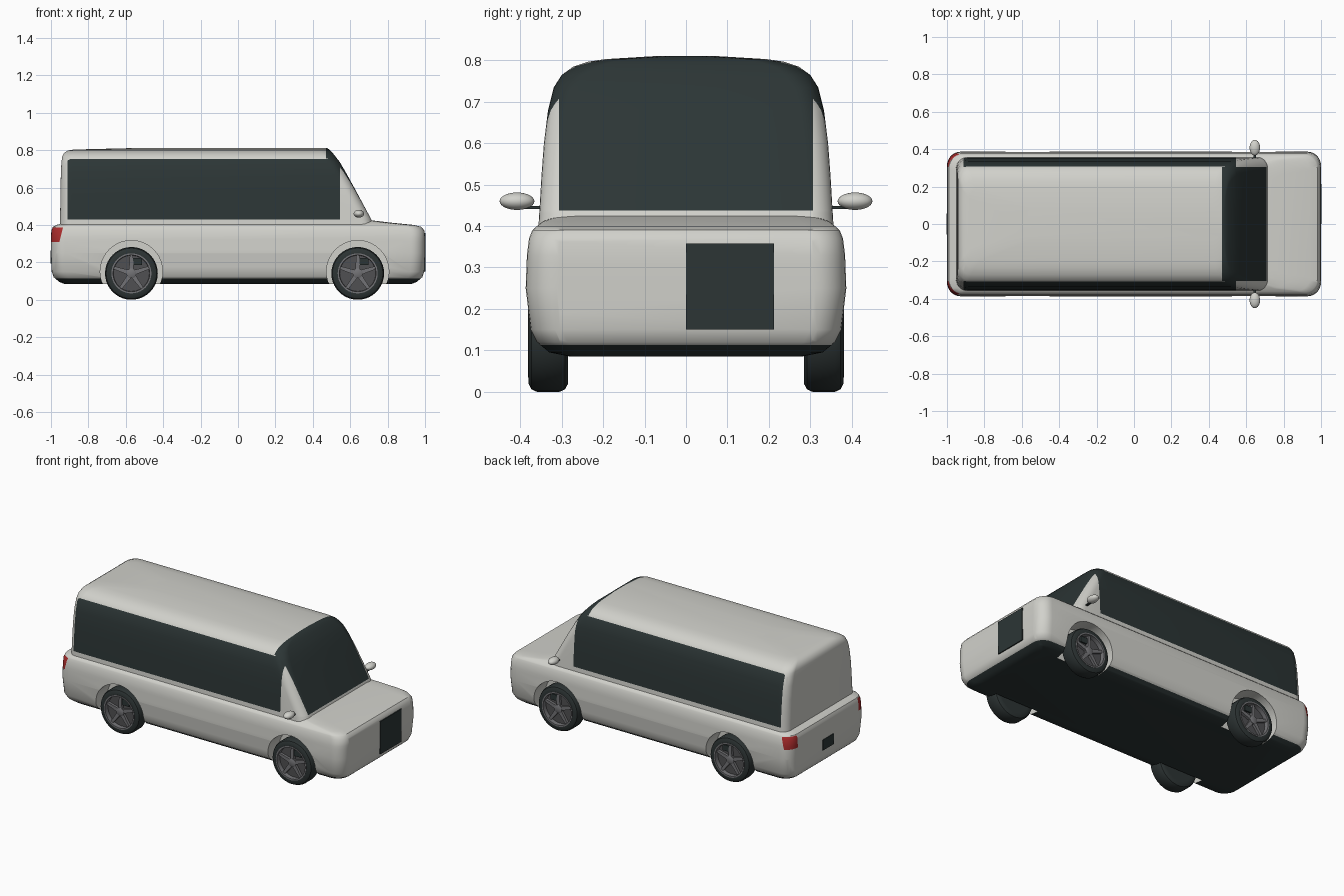
import bpy, bmesh, math
from mathutils import Vector, Matrix

if "Cube" in bpy.data.objects:
    bpy.data.objects.remove(bpy.data.objects["Cube"])


def material(name, r, g, b):
    m = bpy.data.materials.new(name)
    m.use_nodes = True
    m.diffuse_color = (r, g, b, 1)
    m.node_tree.nodes["Principled BSDF"].inputs["Base Color"].default_value = (r, g, b, 1)
    return m


PAINT = material("warm white paint", 0.64, 0.64, 0.60)
DARK = material("dark glass", 0.025, 0.036, 0.036)
RED = material("tail light red", 0.40, 0.025, 0.025)
TYRE = material("tyre rubber", 0.025, 0.033, 0.033)
RIM = material("wheel metal", 0.17, 0.17, 0.18)
RIM_BACK = material("wheel shadow grey", 0.08, 0.08, 0.085)


def finish(name, bm, mats, rule=None, angle=35):
    bmesh.ops.recalc_face_normals(bm, faces=bm.faces)
    if rule:
        for f in bm.faces:
            f.material_index = rule(f.calc_center_median())
    mesh = bpy.data.meshes.new(name)
    bm.to_mesh(mesh)
    bm.free()
    for m in mats:
        mesh.materials.append(m)
    ob = bpy.data.objects.new(name, mesh)
    bpy.context.collection.objects.link(ob)
    if angle:
        smooth(ob, angle)
    return ob


def smooth(ob, angle):
    bpy.ops.object.select_all(action="DESELECT")
    ob.select_set(True)
    bpy.context.view_layer.objects.active = ob
    bpy.ops.object.shade_smooth_by_angle(angle=math.radians(angle))


def loft(rings):
    """Bridge equal-length closed rings and cap both ends."""
    bm = bmesh.new()
    rows = [[bm.verts.new(p) for p in ring] for ring in rings]
    n = len(rows[0])
    for a, b in zip(rows, rows[1:]):
        for i in range(n):
            j = (i + 1) % n
            bm.faces.new((a[i], a[j], b[j], b[i]))
    bm.faces.new(rows[0][::-1])
    bm.faces.new(rows[-1])
    return bm


def plan_ring(z, rear, front, half, radius, steps=7):
    """Rounded rectangle in plan."""
    r = min(radius, half * 0.9)
    pts = []
    for k, (cx, cy) in enumerate(((front - r, half - r), (rear + r, half - r),
                                  (rear + r, r - half), (front - r, r - half))):
        for i in range(steps + 1):
            a = math.pi / 2 * (k + i / steps)
            pts.append((cx + r * math.cos(a), cy + r * math.sin(a), z))
    return pts


def cut(bm, co, normal):
    bmesh.ops.bisect_plane(bm, geom=bm.verts[:] + bm.edges[:] + bm.faces[:],
                           plane_co=co, plane_no=normal, dist=1e-5)


def box(name, lo, hi, mat):
    bm = bmesh.new()
    lo, hi = Vector(lo), Vector(hi)
    size = hi - lo
    bmesh.ops.create_cube(bm, size=1, matrix=Matrix.Translation((lo + hi) / 2) @ Matrix.Diagonal((*size, 1)))
    return finish(name, bm, [mat], angle=None)


# Lower body: z, rear, front, half width
body_levels = [(0.085, -0.93, 0.93, 0.28), (0.095, -0.955, 0.955, 0.33),
               (0.12, -0.985, 0.985, 0.36), (0.15, -0.996, 0.996, 0.375),
               (0.25, -1, 1, 0.387), (0.33, -1, 1, 0.384), (0.37, -0.998, 0.996, 0.379),
               (0.39, -0.99, 0.98, 0.371), (0.40, -0.97, 0.94, 0.36),
               (0.412, -0.93, 0.82, 0.345), (0.424, -0.9, 0.72, 0.31)]
bm = loft([plan_ring(*lv, 0.075) for lv in body_levels])
cut(bm, (0, 0, 0.113), (0, 0, 1))
cut(bm, (0, 0, 0.31), (0, 0, 1))
cut(bm, (0, 0, 0.385), (0, 0, 1))
cut(bm, (-0.945, 0, 0.35), (1, 0, -0.25))
for s in (-1, 1):
    cut(bm, (0, s * 0.305, 0), (0, 1, 0))


def body_rule(c):
    if c.z < 0.113:
        return 1
    lamp = 0.31 < c.z < 0.385 and abs(c.y) > 0.305 and c.x - 0.25 * c.z < -0.945 - 0.0875
    return 2 if lamp else 0


body = finish("lower_body", bm, [PAINT, DARK, RED], body_rule)

# Wheel arches cut from the body
AXLES = {"front": 0.64, "rear": -0.57}


def circle(cx, y, cz, r, n=40):
    return [(cx + r * math.cos(2 * math.pi * i / n), y, cz + r * math.sin(2 * math.pi * i / n))
            for i in range(n)]


for x in AXLES.values():
    for s in (-1, 1):
        cutter = finish("arch_cutter", loft([circle(x, s * y, 0.15, 0.167) for y in (0.265, 0.5)]), [PAINT])
        cutter.hide_render = True
        mod = body.modifiers.new("arch", "BOOLEAN")
        mod.operation, mod.solver, mod.object = "DIFFERENCE", "EXACT", cutter
        bpy.context.view_layer.objects.active = body
        bpy.ops.object.modifier_apply(modifier=mod.name)
        bpy.data.objects.remove(cutter)
smooth(body, 35)

# Cabin with side glass and windscreen
cabin_levels = [(0.37, -0.952, 0.735, 0.358), (0.435, -0.951, 0.71, 0.354),
                (0.52, -0.95, 0.664, 0.349), (0.60, -0.949, 0.621, 0.343),
                (0.68, -0.947, 0.577, 0.333), (0.735, -0.944, 0.545, 0.319),
                (0.765, -0.94, 0.522, 0.3), (0.785, -0.93, 0.506, 0.272),
                (0.797, -0.912, 0.495, 0.235), (0.803, -0.88, 0.488, 0.195),
                (0.81, -0.6, 0.478, 0.08)]
bm = loft([plan_ring(*lv, 0.06) for lv in cabin_levels])
for x in (-0.912, 0.47, 0.545):
    cut(bm, (x, 0, 0), (1, 0, 0))
for z in (0.43, 0.437, 0.752):
    cut(bm, (0, 0, z), (0, 0, 1))
for y in (-0.306, 0.306):
    cut(bm, (0, y, 0), (0, 1, 0))


def cabin_rule(c):
    if abs(c.y) < 0.306:
        return int(c.x > 0.47 and c.z > 0.437)
    return int(-0.912 < c.x < 0.545 and 0.43 < c.z < 0.752)


finish("cabin", bm, [PAINT, DARK], cabin_rule, 40)

# Number plates
box("front_plate", (0.995, 0, 0.15), (1.003, 0.213, 0.358), DARK)
box("rear_plate", (-1.003, -0.055, 0.195), (-0.996, 0.055, 0.262), DARK)

# Wheels
tyre_profile = [(0.285, 0.105), (0.285, 0.122), (0.292, 0.135), (0.305, 0.141), (0.36, 0.141),
                (0.373, 0.135), (0.38, 0.122), (0.38, 0.106), (0.355, 0.100)]
for axle, x in AXLES.items():
    for side, s in (("near", -1), ("far", 1)):
        label = f"{axle}_{side}"
        hub = Vector((x, 0, 0.141))
        finish(label + "_tyre", loft([circle(x, s * y, hub.z, r) for y, r in tyre_profile]),
               [TYRE, RIM_BACK],
               lambda c: int((c - hub - Vector((0, c.y, 0))).length < 0.104 and abs(c.y) > 0.34))
        # Rim ring, hub and five tapered spokes
        rim = [(0.354, 0.096), (0.354, 0.107), (0.382, 0.107), (0.382, 0.098), (0.354, 0.096)]
        bm = bmesh.new()
        rows = [[bm.verts.new(p) for p in circle(x, s * y, hub.z, r)] for y, r in rim[:4]]
        for k in range(4):
            a, b = rows[k], rows[(k + 1) % 4]
            for i in range(len(a)):
                j = (i + 1) % len(a)
                bm.faces.new((a[i], a[j], b[j], b[i]))
        finish(label + "_rim", bm, [RIM])
        finish(label + "_hub", loft([circle(x, s * y, hub.z, r, 20) for y, r in
                                     ((0.352, 0.026), (0.372, 0.026), (0.376, 0.018))]), [RIM])
        bm = bmesh.new()
        for k in range(5):
            a = math.pi / 2 + k * math.tau / 5
            out, across = Vector((math.cos(a), 0, math.sin(a))), Vector((-math.sin(a), 0, math.cos(a)))
            ends = []
            for r, w in ((0.015, 0.013), (0.1, 0.008)):
                ends.append([bm.verts.new(hub + out * r + across * w * e + Vector((0, s * y, 0)))
                             for e, y in ((-1, 0.354), (1, 0.354), (1, 0.371), (-1, 0.371))])
            for i in range(4):
                j = (i + 1) % 4
                bm.faces.new((ends[0][i], ends[0][j], ends[1][j], ends[1][i]))
            bm.faces.new(ends[0])
            bm.faces.new(ends[1])
        finish(label + "_spokes", bm, [RIM], angle=None)
        box(label + "_brake", (x + 0.005, s * 0.36 - 0.005, 0.185),
            (x + 0.058, s * 0.36 + 0.005, 0.222), DARK)

# Door mirrors on short arms
for side, s in (("near", -1), ("far", 1)):
    bm = bmesh.new()
    bmesh.ops.create_uvsphere(bm, u_segments=24, v_segments=14, radius=1,
                              matrix=Matrix.Translation((0.646, s * 0.408, 0.46))
                              @ Matrix.Diagonal((0.028, 0.042, 0.021, 1)))
    finish(side + "_mirror", bm, [PAINT], angle=60)
    box(side + "_mirror_arm", (0.64, s * 0.37 - 0.035, 0.441), (0.652, s * 0.37 + 0.035, 0.448), DARK)
